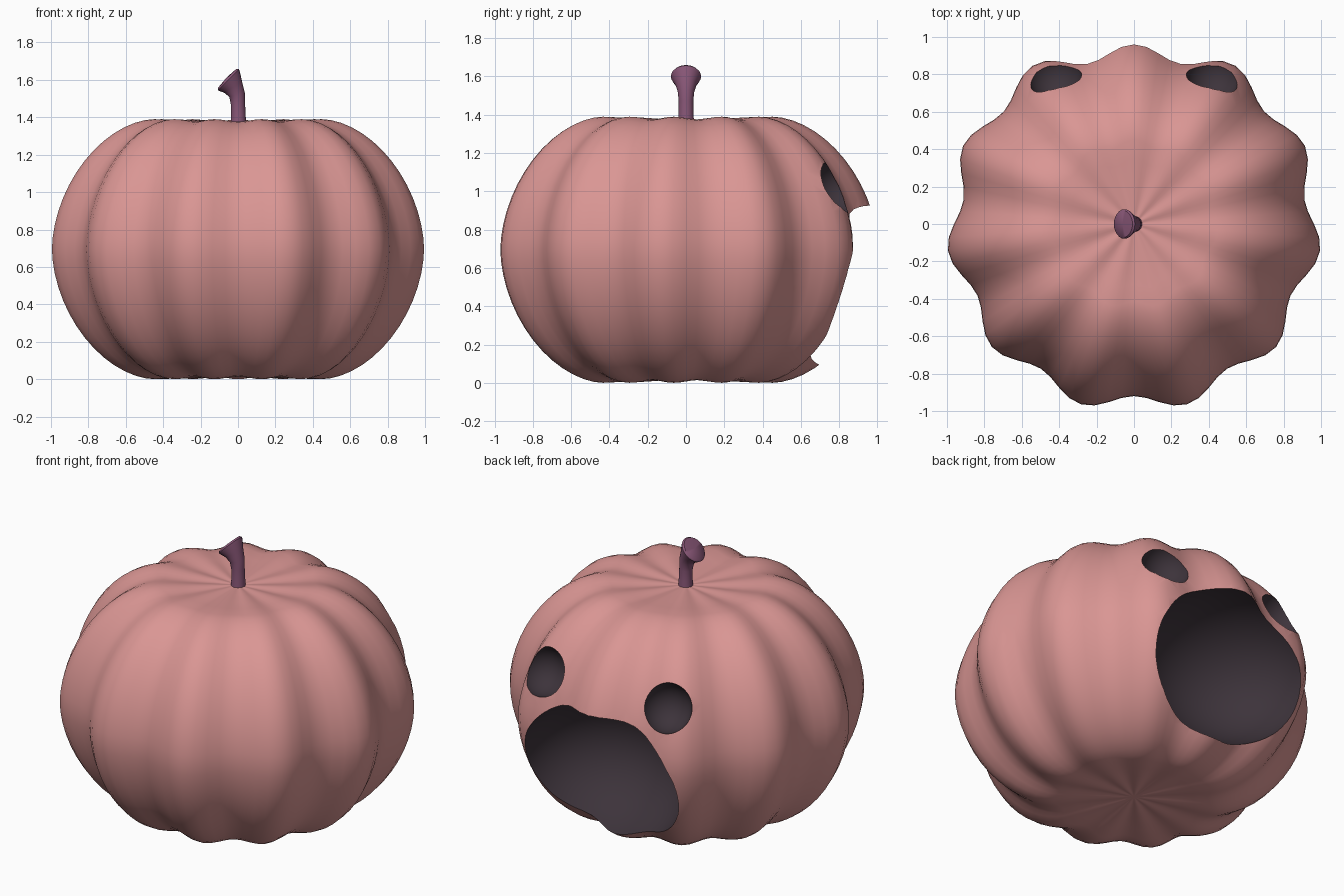
import bpy, bmesh, math
from mathutils import Matrix, Vector

if "Cube" in bpy.data.objects:
    bpy.data.objects.remove(bpy.data.objects["Cube"])

LOBES = 11
SEGMENTS = LOBES * 8
HALF_H = 0.695


def material(name, color):
    m = bpy.data.materials.new(name)
    m.diffuse_color = (*color, 1.0)
    m.use_nodes = True
    m.node_tree.nodes["Principled BSDF"].inputs["Base Color"].default_value = m.diffuse_color
    return m


skin = material("dusty_pink_skin", (0.70, 0.305, 0.295))
dark = material("dark_hollow", (0.046, 0.033, 0.043))
stalk = material("plum_stem", (0.25, 0.095, 0.185))


def finish(name, bm, mats, index=0):
    bmesh.ops.recalc_face_normals(bm, faces=bm.faces)
    for f in bm.faces:
        f.material_index = index
    me = bpy.data.meshes.new(name)
    bm.to_mesh(me)
    bm.free()
    for m in mats:
        me.materials.append(m)
    ob = bpy.data.objects.new(name, me)
    bpy.context.collection.objects.link(ob)
    return ob


def loft(bm, rings, start, end):
    """Skin a list of closed vertex rings and close both ends with a fan."""
    n = len(rings[0])
    for a, b in zip(rings, rings[1:]):
        for i in range(n):
            j = (i + 1) % n
            bm.faces.new((a[i], a[j], b[j], b[i]))
    for ring, tip in ((rings[0], start), (rings[-1], end)):
        v = bm.verts.new(tip)
        for i in range(n):
            bm.faces.new((ring[i], ring[(i + 1) % n], v))


def smooth(ob, angle):
    bpy.ops.object.select_all(action='DESELECT')
    ob.select_set(True)
    bpy.context.view_layer.objects.active = ob
    bpy.ops.object.shade_smooth_by_angle(angle=math.radians(angle))


# Ribbed body: flat middle at each pole, rounded sides, lobed cross-section
profile = [(r, -1 + 0.03 * (1 - r / 0.45)) for r in (0.06, 0.15, 0.25, 0.35)]
STEPS = 28
for k in range(STEPS + 1):
    a = -math.pi / 2 + math.pi * k / STEPS
    r = 0.45 + 0.55 * abs(math.cos(a)) ** (2 / 1.8)
    profile.append((r, math.copysign(abs(math.sin(a)) ** (2 / 1.8), a)))
profile += [(r, -z) for r, z in reversed(profile[:4])]

bm = bmesh.new()
rings = []
for r, z in profile:
    ring = []
    for i in range(SEGMENTS):
        t = 2 * math.pi * i / SEGMENTS
        valley = (1 - math.cos(LOBES * t)) / 2
        rr = r * (1.005 - 0.085 * valley)
        zz = HALF_H * (1 + z * (1 - 0.02 * valley * min(1, r / 0.3)))
        ring.append(bm.verts.new((rr * math.sin(t), rr * math.cos(t), zz)))
    rings.append(ring)
loft(bm, rings, (0, 0, 0.02), (0, 0, 2 * HALF_H - 0.02))
body = finish("pumpkin_body", bm, (skin, dark))


# Mouth and eye hollows, scooped out of the back with dark ellipsoids
def scoop(name, center, size):
    b = bmesh.new()
    bmesh.ops.create_uvsphere(b, u_segments=48, v_segments=32, radius=1,
                              matrix=Matrix.Translation(center) @ Matrix.Diagonal((*size, 1)))
    cutter = finish(name, b, (skin, dark), 1)
    cutter.hide_render = True
    mod = body.modifiers.new(name, 'BOOLEAN')
    mod.operation = 'DIFFERENCE'
    mod.solver = 'EXACT'
    mod.object = cutter
    bpy.context.view_layer.objects.active = body
    bpy.ops.object.modifier_apply(modifier=name)
    bpy.data.objects.remove(cutter)


scoop("mouth_cutter", (0, 0.85, 0.505), (0.52, 0.5, 0.432))
for side in (-1, 1):
    scoop("eye_cutter", (side * 0.425, 0.80, 1.025), (0.145, 0.145, 0.145))
smooth(body, 40)

# Stem: rings given as x, z, radius, tilt towards -x in degrees
bm = bmesh.new()
rings = []
for x, z, r, tilt in ((0.002, 1.34, 0.043, 0), (0.002, 1.41, 0.039, 0),
                      (0.0, 1.47, 0.038, 3), (-0.005, 1.52, 0.043, 14),
                      (-0.026, 1.56, 0.056, 30), (-0.044, 1.59, 0.074, 42),
                      (-0.051, 1.601, 0.079, 45), (-0.058, 1.608, 0.072, 46)):
    m = Matrix.Translation((x, 0, z)) @ Matrix.Rotation(-math.radians(tilt), 4, 'Y')
    rings.append([bm.verts.new(m @ Vector((r * math.cos(2 * math.pi * i / 24),
                                           r * math.sin(2 * math.pi * i / 24), 0)))
                  for i in range(24)])
loft(bm, rings, (0.002, 0, 1.34), (-0.062, 0, 1.612))
smooth(finish("stem", bm, (stalk,)), 50)
